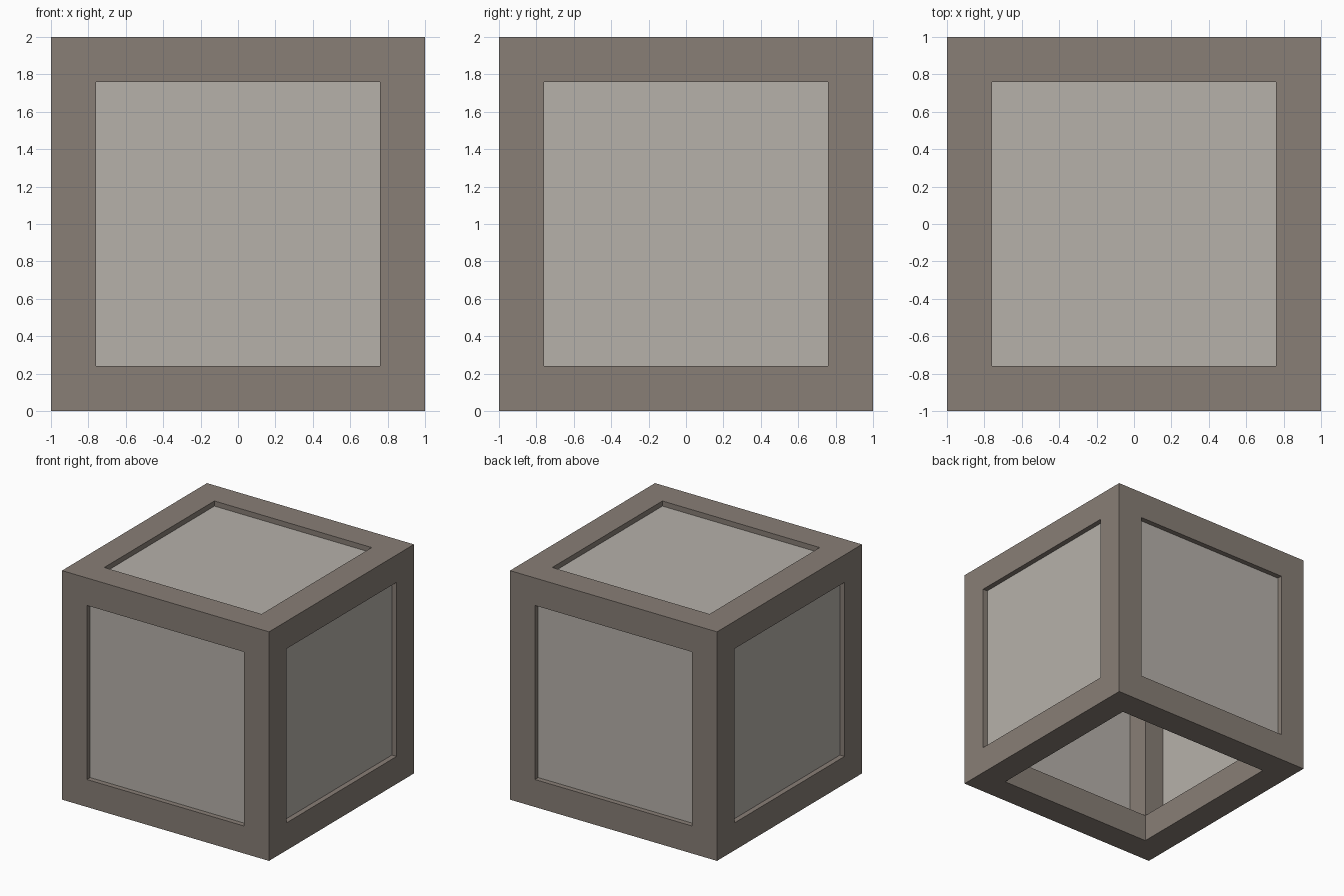
import bpy, bmesh
from mathutils import Vector

if "Cube" in bpy.data.objects:
    bpy.data.objects.remove(bpy.data.objects["Cube"])

BAR = 0.24       # beam thickness
RECESS = 0.045   # how far panels sit behind the frame face
CENTRE = Vector((0, 0, 1))


def material(name, rgb):
    m = bpy.data.materials.new(name)
    m.diffuse_color = (*rgb, 1)
    m.use_nodes = True
    m.node_tree.nodes["Principled BSDF"].inputs["Base Color"].default_value = m.diffuse_color
    return m


def add_object(name, bm, mat):
    mesh = bpy.data.meshes.new(name)
    bm.to_mesh(mesh)
    bm.free()
    mesh.materials.append(mat)
    obj = bpy.data.objects.new(name, mesh)
    bpy.context.collection.objects.link(obj)
    return obj


def square(bm, axis, pos, u_range, v_range, sign):
    """Rectangle at pos along axis, facing sign along that axis."""
    u, v = (axis + 1) % 3, (axis + 2) % 3
    verts = []
    for a, b in ((0, 0), (1, 0), (1, 1), (0, 1))[::sign]:
        co = Vector((0, 0, 0))
        co[axis], co[u], co[v] = pos, u_range[a], v_range[b]
        verts.append(bm.verts.new(co + CENTRE))
    bm.faces.new(verts)


frame_brown = material("frame brown", (0.246, 0.209, 0.181))
panel_grey = material("panel grey", (0.468, 0.440, 0.402))

# Frame: 3x3x3 cells, solid where at most one index is the middle one
cuts = (-1, BAR - 1, 1 - BAR, 1)


def solid(cell):
    return all(0 <= c <= 2 for c in cell) and list(cell).count(1) <= 1


bm = bmesh.new()
for n in range(27):
    cell = (n % 3, n // 3 % 3, n // 9)
    if not solid(cell):
        continue
    spans = [(cuts[c], cuts[c + 1]) for c in cell]
    for axis in range(3):
        for sign in (-1, 1):
            neighbour = list(cell)
            neighbour[axis] += sign
            if not solid(neighbour):
                square(bm, axis, spans[axis][sign > 0],
                       spans[(axis + 1) % 3], spans[(axis + 2) % 3], sign)
bmesh.ops.remove_doubles(bm, verts=bm.verts, dist=1e-4)
add_object("frame", bm, frame_brown)

# Panels: recessed in every opening except the open bottom
opening = (BAR - 1, 1 - BAR)
for name, axis, sign in (("left_panel", 0, -1), ("right_panel", 0, 1),
                         ("front_panel", 1, -1), ("back_panel", 1, 1),
                         ("top_panel", 2, 1)):
    bm = bmesh.new()
    square(bm, axis, sign * (1 - RECESS), opening, opening, sign)
    add_object(name, bm, panel_grey)
